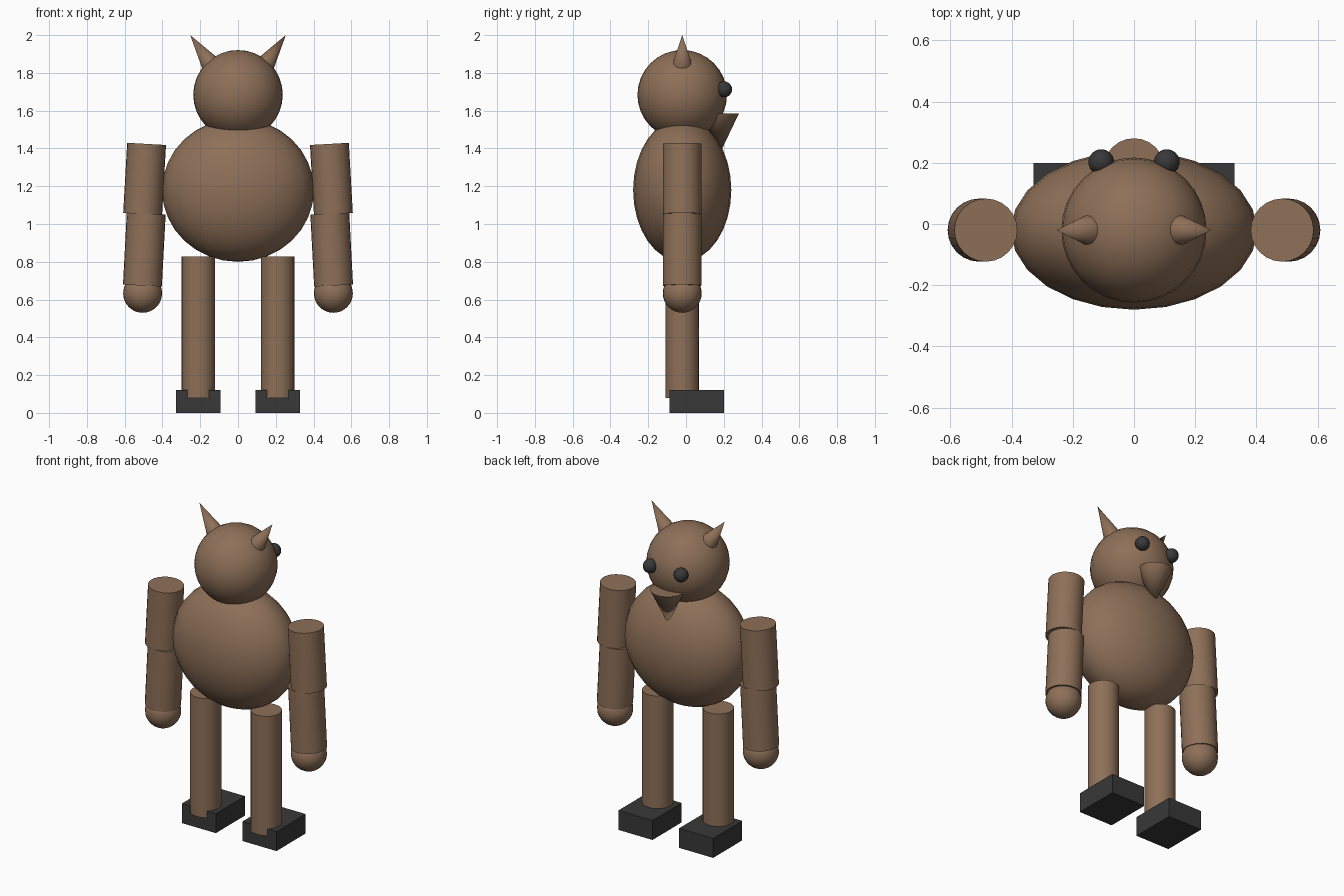
import bpy
import math
from mathutils import Vector

if "Cube" in bpy.data.objects:
    bpy.data.objects.remove(bpy.data.objects["Cube"])


def material(name, rgb):
    m = bpy.data.materials.new(name)
    m.diffuse_color = (*rgb, 1)
    m.use_nodes = True
    m.node_tree.nodes["Principled BSDF"].inputs["Base Color"].default_value = m.diffuse_color
    return m


BROWN = material("brown fur", (0.27, 0.162, 0.098))
DARK = material("dark grey", (0.04, 0.04, 0.04))
CY = -0.02  # depth of the body axis


def finish(name, mat, smooth=True):
    ob = bpy.context.object
    ob.name = name
    ob.data.materials.append(mat)
    if smooth:
        bpy.ops.object.shade_smooth_by_angle(angle=math.radians(40))
    return ob


def ball(name, centre, radii, mat=BROWN, segments=24, rings=16):
    bpy.ops.mesh.primitive_uv_sphere_add(segments=segments, ring_count=rings, radius=1, location=centre)
    bpy.context.object.scale = radii
    bpy.ops.object.transform_apply(location=False, rotation=False, scale=True)
    return finish(name, mat)


def rod(name, start, end, r1, r2=None, mat=BROWN):
    """Cylinder or cone running from start to end."""
    a, b = Vector(start), Vector(end)
    bpy.ops.mesh.primitive_cone_add(vertices=24, radius1=r1, radius2=r1 if r2 is None else r2,
                                    depth=(b - a).length, location=(a + b) / 2,
                                    rotation=(b - a).to_track_quat('Z', 'Y').to_euler())
    return finish(name, mat)


# body, head and downward-pointing beak
ball("body", (0, CY, 1.18), (0.402, 0.26, 0.38))
ball("head", (0, CY, 1.684), (0.237, 0.237, 0.237), segments=32)
rod("beak", (0, 0.18, 1.585), (0, 0.18, 1.375), 0.1, 0)

for side, s in (("left", -1), ("right", 1)):
    # eyes and ears
    ball(side + "_eye", (s * 0.107, 0.202, 1.713), (0.042, 0.042, 0.042), DARK)
    rod(side + "_ear", (s * 0.141, CY, 1.84), (s * 0.253, CY, 2.0), 0.053, 0)
    # arms
    rod(side + "_upper_arm", (s * 0.484, CY, 1.424), (s * 0.505, CY, 1.053), 0.103)
    rod(side + "_forearm", (s * 0.486, CY, 1.055), (s * 0.506, CY, 0.674), 0.103)
    ball(side + "_hand", (s * 0.505, CY, 0.633), (0.103, 0.103, 0.103))
    # legs
    rod(side + "_thigh", (s * 0.21, CY, 0.827), (s * 0.21, CY, 0.455), 0.089)
    rod(side + "_shin", (s * 0.21, CY, 0.455), (s * 0.21, CY, 0.08), 0.089)
    # foot block
    bpy.ops.mesh.primitive_cube_add(size=1, location=(s * 0.21, 0.056, 0.061))
    bpy.context.object.scale = (0.236, 0.288, 0.122)
    bpy.ops.object.transform_apply(location=False, rotation=False, scale=True)
    finish(side + "_foot", DARK, smooth=False)
